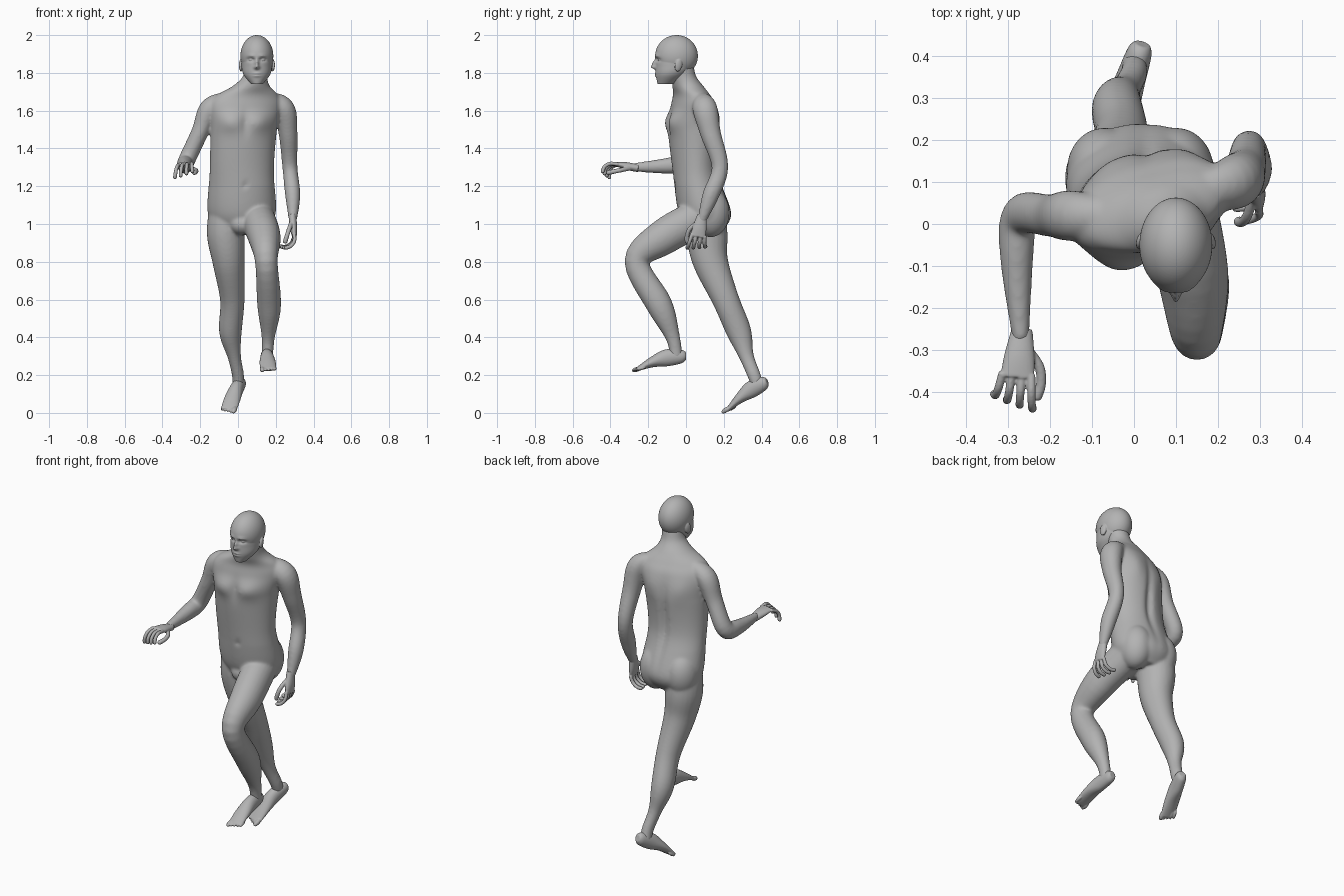
import bpy, bmesh, math
from mathutils import Vector, Matrix, Quaternion

default = bpy.data.objects.get("Cube")
if default:
    bpy.data.objects.remove(default, do_unlink=True)

skin = bpy.data.materials.new("grey_skin")
skin.use_nodes = True
grey = (0.45, 0.45, 0.45, 1)
skin.diffuse_color = grey
skin.node_tree.nodes["Principled BSDF"].inputs["Base Color"].default_value = grey


def spline(rows, steps):
    """Smoothly interpolate every column of the ring table."""
    padded = [rows[0]] + list(rows) + [rows[-1]]
    result = []
    for before, start, end, after in zip(padded, padded[1:], padded[2:], padded[3:]):
        for step in range(steps):
            t = step / steps
            ring = []
            for a, b, c, d in zip(before, start, end, after):
                leave, arrive = (c - a) / 2, (d - b) / 2
                bend = 3 * (c - b) - 2 * leave - arrive
                ring.append(b + t * (leave + t * (bend + t * (leave + arrive - 2 * (c - b)))))
            result.append(ring)
    result.append(list(rows[-1]))
    return result


def loft(mesh, rows, count=24, steps=6, side=(1, 0, 0), upright=False, twist=None):
    """Skin elliptical rings of (x, y, z, half width, half depth)."""
    rows = spline(rows, steps)
    centres = [Vector(row[:3]) for row in rows]
    rings = []
    for i, (centre, row) in enumerate(zip(centres, rows)):
        previous, following = centres[max(i - 1, 0)], centres[min(i + 1, len(rows) - 1)]
        along = Vector((0, 0, 1)) if upright else (following - previous).normalized()
        across = Vector(side)
        across = (across - along * across.dot(along)).normalized()
        if twist:
            across = Quaternion(along, twist(centre.z)) @ across
        depth = along.cross(across)
        ring = []
        for k in range(count):
            angle = math.tau * k / count
            offset = across * math.cos(angle) * row[3] + depth * math.sin(angle) * row[4]
            ring.append(mesh.verts.new(centre + offset))
        rings.append(ring)
    for low, high in zip(rings, rings[1:]):
        for k in range(count):
            mesh.faces.new((low[k - 1], low[k], high[k], high[k - 1]))
    mesh.faces.new(rings[0])
    mesh.faces.new(rings[-1])


def limb(mesh, rows):
    """Arm or leg through (x, y, z, radius), slightly deeper than wide."""
    loft(mesh, [(x, y, z, radius, radius * 1.1) for x, y, z, radius in rows])


def ball(mesh, place, size, turn=Quaternion()):
    bmesh.ops.create_uvsphere(mesh, u_segments=64, v_segments=40, radius=1,
                              matrix=Matrix.LocRotScale(Vector(place), turn, Vector(size)))


def sculpt(mesh, middle_x, middle_y, facing, features):
    """Soft bumps and dents (offset, height, amount, width, tall) on both halves."""
    for vert in mesh.verts:
        if (vert.co.y - middle_y) * facing <= 0:
            continue
        x, z = abs(vert.co.x - middle_x), vert.co.z
        for offset, height, amount, wide, tall in features:
            distance = ((x - offset) / wide) ** 2 + ((z - height) / tall) ** 2
            vert.co.y += facing * amount * math.exp(-distance)


def finish(mesh, name, voxel, smoothing):
    """Blend the overlapping pieces into one smooth skin."""
    bmesh.ops.recalc_face_normals(mesh, faces=mesh.faces)
    data = bpy.data.meshes.new(name)
    mesh.to_mesh(data)
    mesh.free()
    data.materials.append(skin)
    part = bpy.data.objects.new(name, data)
    bpy.context.collection.objects.link(part)
    blend = part.modifiers.new("blend", 'REMESH')
    blend.mode = 'VOXEL'
    blend.voxel_size = voxel
    blend.use_smooth_shade = True
    soften = part.modifiers.new("soften", 'SMOOTH')
    soften.factor = 0.5
    soften.iterations = smoothing


def shoulder_twist(height):
    """Hips face forward, the chest turns with the swinging arms."""
    return 0.3 * min(max((height - 1.2) / 0.3, 0), 1)


# Torso and neck
body = bmesh.new()
loft(body, [(.02, .1, .96, .12, .09), (.02, .1, 1.06, .18, .14), (.02, .05, 1.28, .17, .12),
            (.03, .04, 1.5, .18, .13), (.04, .04, 1.62, .2, .11), (.05, .03, 1.68, .17, .09),
            (.07, .01, 1.73, .1, .08), (.09, -.01, 1.78, .065, .065), (.1, -.02, 1.84, .06, .06)],
     count=72, steps=12, upright=True, twist=shoulder_twist)

# Chest muscles, breastbone and navel, then spine and shoulder blades
sculpt(body, .04, .04, -1, [(.08, 1.54, .02, .06, .05), (0, 1.53, -.01, .02, .06),
                            (0, 1.21, -.02, .01, .01)])
sculpt(body, .03, .04, 1, [(0, 1.35, -.02, .02, .2), (.09, 1.55, .01, .05, .07)])

# Buttocks and groin
for x in (-.07, .1):
    ball(body, (x, .13, 1.06), (.09, .1, .13))
ball(body, (.02, .03, 1), (.07, .07, .06))

# Left arm swings back, right arm bends forward
limb(body, [(.16, .08, 1.66, .04), (.24, .1, 1.61, .06), (.265, .13, 1.48, .05),
            (.275, .18, 1.3, .04), (.29, .13, 1.15, .04), (.29, .08, 1.01, .02)])
limb(body, [(-.07, .02, 1.66, .04), (-.15, .02, 1.61, .055), (-.2, .02, 1.49, .046),
            (-.27, .02, 1.34, .045), (-.28, -.08, 1.31, .04), (-.27, -.28, 1.3, .02)])

# Left leg is raised in front, right leg trails
limb(body, [(.1, .08, 1.04, .09), (.14, -.12, .93, .086), (.15, -.26, .8, .06),
            (.165, -.14, .57, .063), (.16, -.07, .4, .035), (.155, -.05, .29, .03)])
limb(body, [(-.06, .1, 1.1, .09), (-.065, .11, .95, .1), (-.05, .13, .8, .085),
            (-.03, .21, .6, .065), (-.04, .28, .43, .06), (-.02, .32, .3, .036),
            (0, .36, .2, .032), (0, .38, .14, .03)])
finish(body, "body", voxel=.007, smoothing=12)

# Head: skull and jaw, with a sculpted face
head = bmesh.new()
ball(head, (.1, -.05, 1.89), (.087, .113, .11))
loft(head, [(.1, -.11, 1.74, .03, .04), (.1, -.08, 1.79, .07, .08),
            (.1, -.06, 1.84, .08, .1), (.1, -.05, 1.9, .08, .11)],
     count=96, steps=16, upright=True)
nose = [(0, 1.85, .02, .01, .02), (0, 1.83, .02, .014, .01)]
eye_sockets = [(.03, 1.87, -.015, .02, .01), (.03, 1.89, .005, .02, .01)]
mouth = [(0, 1.79, .01, .02, .01), (0, 1.79, -.01, .02, .004)]
sculpt(head, .1, -.08, -1, nose + eye_sockets + mouth)

# Eyes and ears
for sign in (1, -1):
    ball(head, (.1 + sign * .03, -.135, 1.87), (.014, .014, .01))
    tilt = Quaternion((1, 0, 0), -.2) @ Quaternion((0, 0, 1), sign * .3)
    ball(head, (.1 + sign * .084, -.04, 1.84), (.01, .02, .033), tilt)
finish(head, "head", voxel=.003, smoothing=2)


def foot(name, heel, toe, inner):
    """One profile along the line from heel to toe, with five toes."""
    heel, toe = Vector(heel), Vector(toe)
    line = toe - heel
    across = line.cross(Vector((0, 0, 1))).normalized()
    turn = line.to_track_quat('Y', 'Z')
    mesh = bmesh.new()
    rows = []
    for t, wide, tall in ((0, .02, .02), (.1, .03, .037), (.4, .036, .045),
                          (.7, .043, .027), (1, .043, .01)):
        arch = Vector((0, 0, .02 * math.sin(math.pi * t)))
        rows.append((*(heel + line * t + arch), wide, tall))
    loft(mesh, rows)
    for i in range(5):
        spot = toe - line * i * .02 + across * inner * (.032 - i * .017)
        girth = .009 if i else .013
        ball(mesh, spot, (girth, .027, girth), turn)
    finish(mesh, name, voxel=.004, smoothing=2)


foot("left_foot", (.15, 0, .3), (.16, -.26, .23), inner=1)
foot("right_foot", (.02, .43, .165), (-.05, .22, .015), inner=-1)


def digit(mesh, start, directions, length, radius, side):
    """Finger or thumb whose joints follow the given directions."""
    points = [start]
    for direction in directions:
        points.append(points[-1] + direction.normalized() * length)
        length *= 0.85
    points.append(points[-1] + directions[-1].normalized() * radius * 0.7)
    rows = [(*point, radius, radius) for point in points[:-1]]
    rows.append((*points[-1], radius * 0.4, radius * 0.4))
    loft(mesh, rows, count=12, side=side)


def hand(name, wrist, forward, palm, mirror):
    """Relaxed hand: fingers curl from forward toward the palm direction."""
    wrist, palm = Vector(wrist), Vector(palm)
    forward = Vector(forward).normalized()
    across = palm.cross(forward).normalized() * mirror
    mesh = bmesh.new()
    loft(mesh, [(*(wrist + forward * reach), wide, thick) for reach, wide, thick in
                ((-.03, .025, .02), (.04, .037, .02), (.09, .04, .012))], side=across)
    for i in range(4):
        start = wrist + forward * .08 + across * (.033 - i * .023)
        splay = across * (0.1 - i * 0.08)
        curls = [math.radians(5 + joint * 32 + i * 8) for joint in range(3)]
        bends = [forward * math.cos(curl) + palm * math.sin(curl) + splay for curl in curls]
        digit(mesh, start, bends, .04, .01, across)
    start = wrist + forward * .02 + across * .02 + palm * .01
    spread = [forward + across * out + palm * 0.4 for out in (0.8, 0.2, -0.2)]
    digit(mesh, start, spread, .048, .012, across)
    finish(mesh, name, voxel=.0035, smoothing=2)


hand("left_hand", (.29, .08, 1.02), (.1, -.2, -1), (-1, 0, 0), mirror=1)
hand("right_hand", (-.27, -.28, 1.3), (-.1, -1, .2), (0, 0, -1), mirror=-1)
